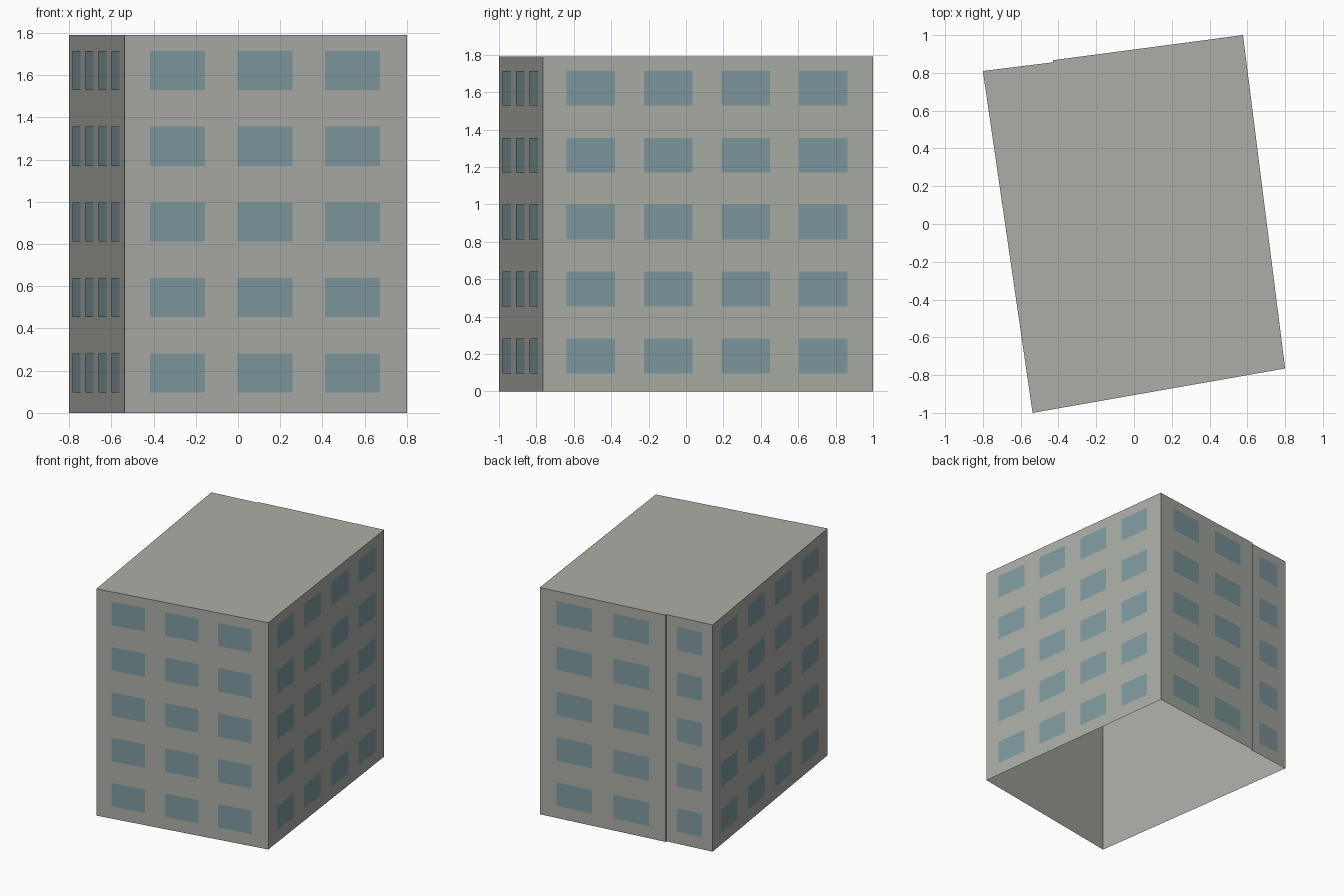
import bpy
import bmesh
from mathutils import Vector

cube = bpy.data.objects.get("Cube")
if cube:
    bpy.data.objects.remove(cube, do_unlink=True)


def make_material(name, rgb):
    mat = bpy.data.materials.new(name)
    mat.use_nodes = True
    mat.diffuse_color = (*rgb, 1)
    mat.node_tree.nodes["Principled BSDF"].inputs["Base Color"].default_value = (*rgb, 1)
    return mat


def make_object(name, bm, mat):
    mesh = bpy.data.meshes.new(name)
    bm.to_mesh(mesh)
    bm.free()
    mesh.materials.append(mat)
    obj = bpy.data.objects.new(name, mesh)
    bpy.context.collection.objects.link(obj)
    return obj


concrete = make_material("warm grey concrete", (0.41, 0.42, 0.385))
glass = make_material("blue grey glass", (0.212, 0.323, 0.347))

HEIGHT = 1.79
FLOORS = 5
FLOOR_PITCH = 0.358
SILL = 0.097
WINDOW_HEIGHT = 0.185
OFFSET = 0.003

# Footprint corners, counter-clockwise, with a small step in the back wall
front_right = Vector((-0.537, -1.0, 0))
front_left = Vector((0.8, -0.765, 0))
back_left = Vector((0.577, 1.0, 0))
step_outer = Vector((-0.43, 0.867, 0))
step_inner = Vector((-0.429, 0.856, 0))
back_right = Vector((-0.8, 0.81, 0))
footprint = [front_right, front_left, back_left, step_outer, step_inner, back_right]

# Walls and flat roof, open underneath
bm = bmesh.new()
base = [bm.verts.new(p) for p in footprint]
top = [bm.verts.new(p + Vector((0, 0, HEIGHT))) for p in footprint]
for i in range(len(base)):
    j = (i + 1) % len(base)
    bm.faces.new((base[i], base[j], top[j], top[i]))
bm.faces.new(top)
make_object("building_shell", bm, concrete)


# Window panes lying just in front of a wall, spans are fractions of its length
def window_grid(name, start, end, spans):
    along = end - start
    out = along.cross(Vector((0, 0, 1))).normalized() * OFFSET
    bm = bmesh.new()
    for floor in range(FLOORS):
        low = SILL + floor * FLOOR_PITCH
        high = low + WINDOW_HEIGHT
        for a, b in spans:
            corners = [(a, low), (b, low), (b, high), (a, high)]
            bm.faces.new([bm.verts.new(start + along * t + out + Vector((0, 0, z)))
                          for t, z in corners])
    make_object(name, bm, glass)


def even_spans(first, pitch, width, count):
    return [(first + i * pitch, first + i * pitch + width) for i in range(count)]


window_grid("front_windows", front_right, front_left, even_spans(0.09, 0.31, 0.194, 3))
window_grid("left_windows", front_left, back_left, even_spans(0.071, 0.235, 0.147, 4))
window_grid("right_windows", back_right, front_right, even_spans(0.07, 0.234, 0.143, 4))
window_grid("back_windows", back_left, step_outer, [(0.134, 0.416), (0.587, 0.867)])
window_grid("back_bay_windows", step_inner, back_right, [(0.23, 0.77)])
